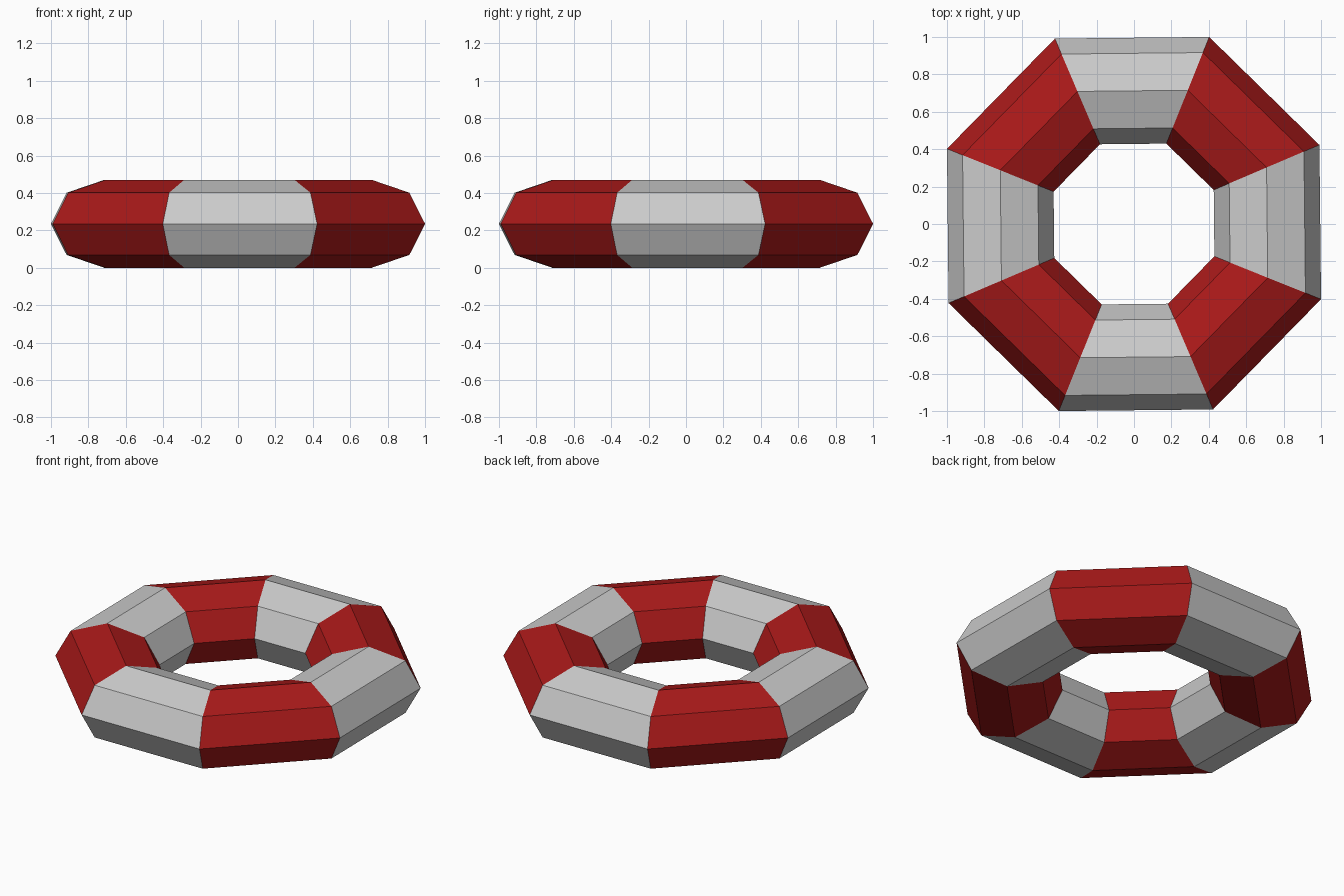
import bpy, bmesh
from math import sin, cos, pi, radians

if "Cube" in bpy.data.objects:
    bpy.data.objects.remove(bpy.data.objects["Cube"])

SIDES = 8                       # segments around the ring
TUBE = 8                        # sides of the tube
TWIST = radians(0.6)            # slight turn of the whole ring
SCALE = 1 / cos(pi / SIDES - TWIST)     # corner radius per unit of flat radius
RING_R, TUBE_W, TUBE_H = 0.715 * SCALE, 0.285 * SCALE, 0.235

bm = bmesh.new()

# Flattened tube sections at the ring corners
rings = []
for i in range(SIDES):
    a = (i - 0.5) * 2 * pi / SIDES + TWIST
    ring = []
    for j in range(TUBE):
        t = j * 2 * pi / TUBE
        r = RING_R + TUBE_W * cos(t)
        ring.append(bm.verts.new((r * cos(a), r * sin(a), TUBE_H + TUBE_H * sin(t))))
    rings.append(ring)

# Segments alternate between grey and red
for i in range(SIDES):
    a, b = rings[i], rings[(i + 1) % SIDES]
    for j in range(TUBE):
        k = (j + 1) % TUBE
        face = bm.faces.new((a[j], b[j], b[k], a[k]))
        face.material_index = i % 2
        face.smooth = False
bmesh.ops.recalc_face_normals(bm, faces=bm.faces[:])

mesh = bpy.data.meshes.new("life_ring")
bm.to_mesh(mesh)
bm.free()

# Plain grey and red materials
grey = bpy.data.materials.new("grey")
red = bpy.data.materials.new("red")
red.diffuse_color = (0.4, 0.01, 0.01, 1)
red.use_nodes = True
red.node_tree.nodes["Principled BSDF"].inputs["Base Color"].default_value = red.diffuse_color
mesh.materials.append(grey)
mesh.materials.append(red)

bpy.context.collection.objects.link(bpy.data.objects.new("life_ring", mesh))
